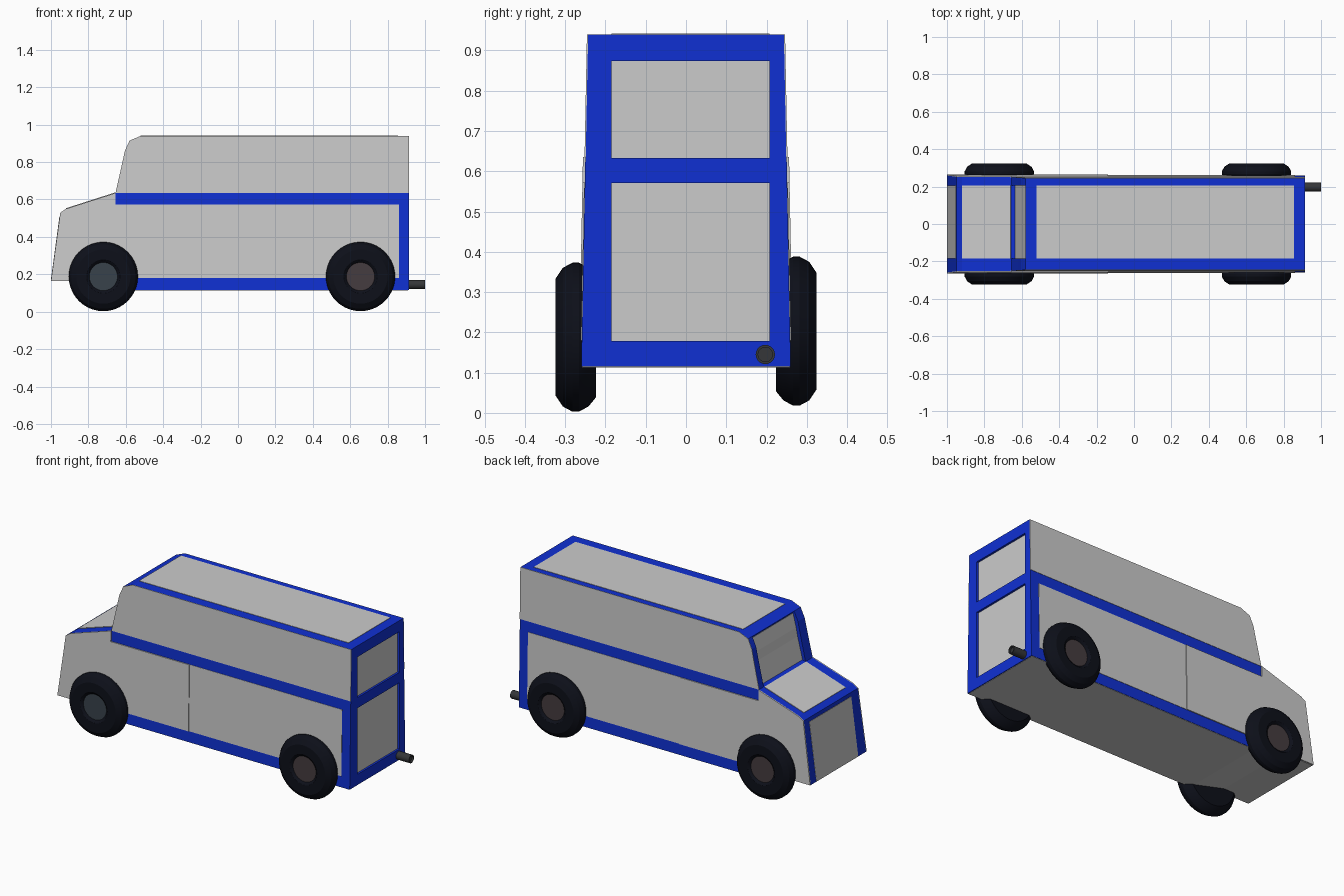
import bpy, bmesh, math

if "Cube" in bpy.data.objects:
    bpy.data.objects.remove(bpy.data.objects["Cube"])


def material(name, rgb):
    m = bpy.data.materials.new(name)
    m.diffuse_color = (*rgb, 1)
    m.use_nodes = True
    m.node_tree.nodes["Principled BSDF"].inputs["Base Color"].default_value = m.diffuse_color
    return m


BLUE = material("blue_paint", (0.005, 0.03, 0.65))
TYRE = material("tyre_rubber", (0.004, 0.005, 0.01))
HUB_A = material("hub_slate", (0.04, 0.055, 0.07))
HUB_B = material("hub_brown", (0.06, 0.045, 0.05))
STEEL = material("dark_steel", (0.035, 0.037, 0.04))


def finish(name, bm, mat=None):
    bmesh.ops.recalc_face_normals(bm, faces=bm.faces)
    me = bpy.data.meshes.new(name)
    bm.to_mesh(me)
    bm.free()
    ob = bpy.data.objects.new(name, me)
    bpy.context.collection.objects.link(ob)
    if mat:
        me.materials.append(mat)
    return ob


def side(s, off=0.0):
    """Y of the slightly tapered body side at height z."""
    return lambda z: s * (0.26 - 0.016 * (z - 0.115) / 0.825 + off)


def prism(name, pts, y0, y1, mat=None):
    """Extrude an x-z outline between two y limits (numbers or functions of z)."""
    bm = bmesh.new()
    at = lambda y, z: y(z) if callable(y) else y
    a = [bm.verts.new((x, at(y0, z), z)) for x, z in pts]
    b = [bm.verts.new((x, at(y1, z), z)) for x, z in pts]
    bm.faces.new(a)
    bm.faces.new(b)
    n = len(pts)
    for i in range(n):
        j = (i + 1) % n
        bm.faces.new((a[i], a[j], b[j], b[i]))
    return finish(name, bm, mat)


def plate(name, path, d, mat=None):
    """Thin panel following an x-z path, between the frame edges."""
    pts = [(x + d[0], z + d[1]) for x, z in path]
    pts += [(x - d[0], z - d[1]) for x, z in reversed(path)]
    return prism(name, pts, PY0, PY1, mat)


def rect(x0, x1, z0, z1):
    return [(x0, z0), (x1, z0), (x1, z1), (x0, z1)]


def lathe(name, profile, loc, s, mat, axis="y", seg=40):
    bm = bmesh.new()
    vs = [bm.verts.new((r, h, 0)) for r, h in profile]
    es = [bm.edges.new(p) for p in zip(vs, vs[1:])]
    bmesh.ops.spin(bm, geom=vs + es, cent=(0, 0, 0), axis=(0, 1, 0),
                   angle=math.tau, steps=seg)
    bmesh.ops.remove_doubles(bm, verts=bm.verts, dist=1e-5)
    for v in bm.verts:
        v.co.y *= s
        if axis == "x":
            v.co.x, v.co.y = v.co.y, v.co.x
    ob = finish(name, bm, mat)
    ob.location = loc
    bpy.context.view_layer.objects.active = ob
    ob.select_set(True)
    bpy.ops.object.shade_smooth_by_angle(angle=math.radians(25))
    ob.select_set(False)


PY0, PY1 = -0.185, 0.207
nose = [(-1, 0.165), (-0.95, 0.53), (-0.92, 0.55), (-0.655, 0.635)]
screen = [(-0.655, 0.635), (-0.62, 0.79), (-0.605, 0.86), (-0.58, 0.915), (-0.52, 0.94)]
glass = [(-0.632, 0.64), (-0.60, 0.77), (-0.59, 0.82), (-0.57, 0.90)]

# Blue body shell with a recessed windscreen opening
prism("body_shell", nose + glass + [(-0.58, 0.915), (-0.52, 0.94), (0.9, 0.94),
      (0.9, 0.115), (-0.6, 0.115), (-0.8, 0.165)], side(-1), side(1), BLUE)

# Sides: windscreen pillars, grey panels, rear posts
front_panel = nose + [(-0.655, 0.572), (-0.14, 0.572), (-0.14, 0.18),
                      (-0.55, 0.18), (-0.62, 0.165)]
for s, tag in ((-1, "right"), (1, "left")):
    edge = PY0 if s < 0 else PY1
    prism("pillar_" + tag, screen + [(-0.52, 0.635)], edge, side(s), BLUE)
    prism("upper_side_panel_" + tag, screen + [(0.915, 0.94), (0.915, 0.635)],
          side(s, -0.001), side(s, 0.002))
    prism("front_side_panel_" + tag, front_panel, side(s, -0.001), side(s, 0.006))
    prism("rear_side_panel_" + tag, rect(-0.14, 0.86, 0.18, 0.572),
          side(s, -0.001), side(s, 0.002))
    prism("rear_post_" + tag, rect(0.895, 0.915, 0.115, 0.94), edge, side(s), BLUE)

# Rear frame bars and recessed grey panels
for name, z0, z1 in (("lower", 0.115, 0.178), ("middle", 0.571, 0.633), ("upper", 0.874, 0.94)):
    prism("rear_bar_" + name, rect(0.895, 0.915, z0, z1), side(-1), side(1), BLUE)
plate("rear_door_panel", [(0.9, 0.178), (0.9, 0.571)], (0.003, 0))
plate("rear_window", [(0.9, 0.633), (0.9, 0.874)], (0.003, 0))

# Roof, bonnet, nose and windscreen panels
plate("roof_panel", [(-0.52, 0.94), (0.855, 0.94)], (0, 0.002))
plate("bonnet_panel", [(-0.918, 0.5506), (-0.658, 0.634)], (-0.001, 0.003))
plate("nose_panel", [(-0.999, 0.166), (-0.953, 0.508)], (-0.002, 0.0))
plate("windscreen", glass, (-0.003, 0.001))

# Grey underside
prism("floor_panel", [(0.91, 0.113), (-0.6, 0.113), (-0.8, 0.163), (-0.998, 0.163),
      (-0.998, 0.167), (-0.8, 0.167), (-0.6, 0.117), (0.91, 0.117)], -0.258, 0.258)

# Wheels
tyre = [(0.07, 0.08), (0.078, 0.092), (0.09, 0.1), (0.145, 0.1), (0.172, 0.082), (0.185, 0.058),
        (0.185, 0.042), (0.172, 0.018), (0.15, 0), (0, 0)]
for x, where in ((-0.72, "front"), (0.655, "rear")):
    for s, tag, z in ((-1, "right", 0.188), (1, "left", 0.203)):
        loc = (x, s * 0.224, z)
        lathe(f"{where}_tyre_{tag}", tyre, loc, s, TYRE)
        hub = HUB_A if (x < 0 and s < 0) else HUB_B
        lathe(f"{where}_hub_{tag}", [(0, 0.088), (0.077, 0.088), (0.077, 0.05), (0, 0.05)],
              loc, s, hub)

# Exhaust pipe
lathe("exhaust_pipe", [(0, 0.09), (0.018, 0.09), (0.018, 0.1), (0.024, 0.1), (0.024, 0), (0, 0)],
      (0.9, 0.197, 0.145), 1, STEEL, axis="x", seg=20)
